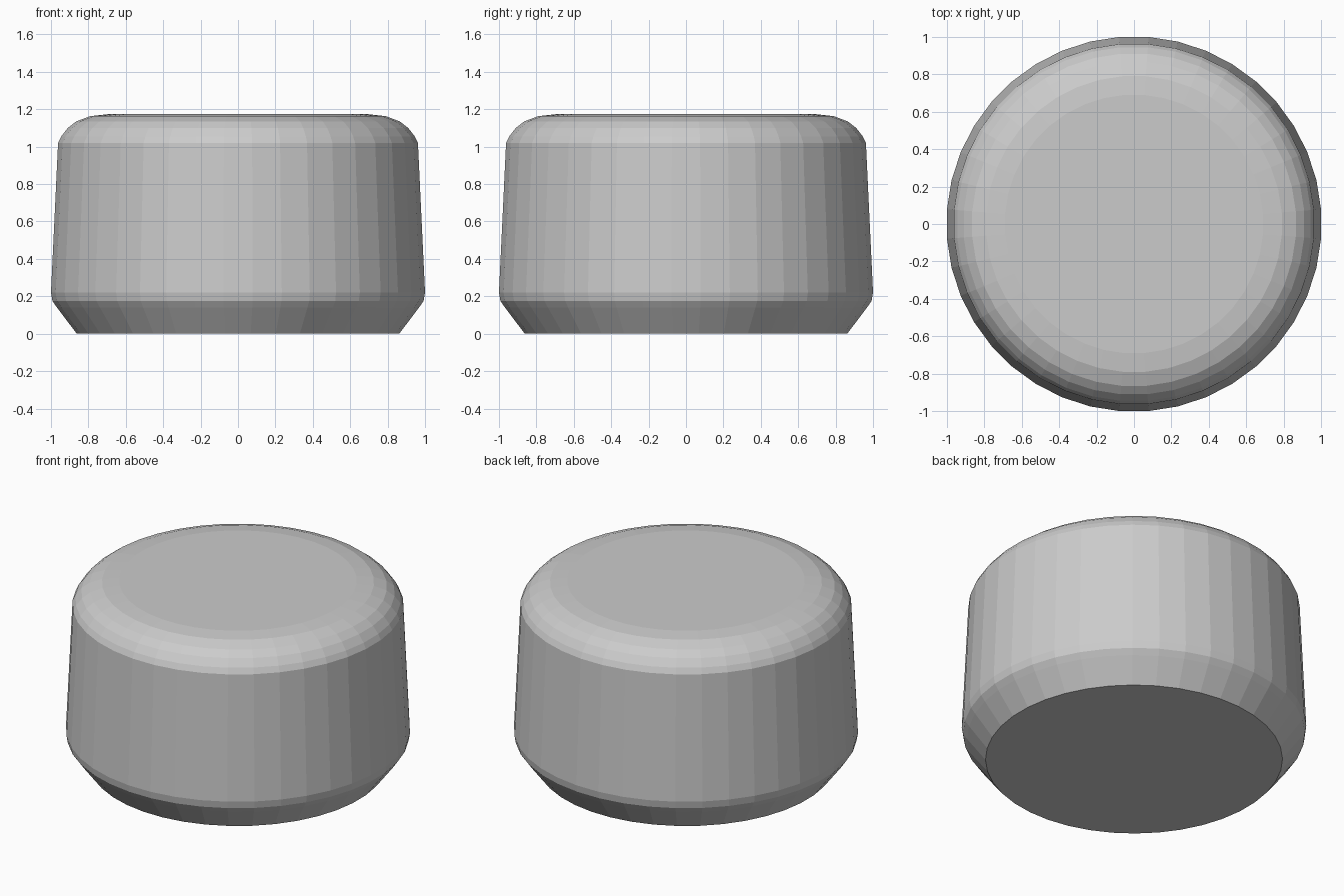
import bpy, bmesh, math

if "Cube" in bpy.data.objects:
    bpy.data.objects.remove(bpy.data.objects["Cube"])

SIDES = 40
# Half profile (radius, height): chamfered foot, tapered wall, rounded top edge
PROFILE = [(0.862, 0.0), (0.968, 0.14), (0.992, 0.175), (1.0, 0.22), (0.962, 1.02),
           (0.945, 1.055), (0.91, 1.10), (0.865, 1.135), (0.79, 1.163), (0.69, 1.174)]


def lathe(name, profile, sides):
    bm = bmesh.new()
    rings = []
    grow = 1 / math.cos(math.pi / sides)  # flats sit on the x and y axes
    for r, z in profile:
        rings.append([bm.verts.new((r * grow * math.cos((i + 0.5) * math.tau / sides),
                                    r * grow * math.sin((i + 0.5) * math.tau / sides), z))
                      for i in range(sides)])
    for a, b in zip(rings, rings[1:]):
        for i in range(sides):
            j = (i + 1) % sides
            bm.faces.new((a[i], a[j], b[j], b[i]))
    # Flat base and top
    bm.faces.new(rings[0][::-1])
    bm.faces.new(rings[-1])
    mesh = bpy.data.meshes.new(name)
    bm.to_mesh(mesh)
    bm.free()
    obj = bpy.data.objects.new(name, mesh)
    bpy.context.collection.objects.link(obj)
    return obj


# Rounded knob body
lathe("knob_body", PROFILE, SIDES)
